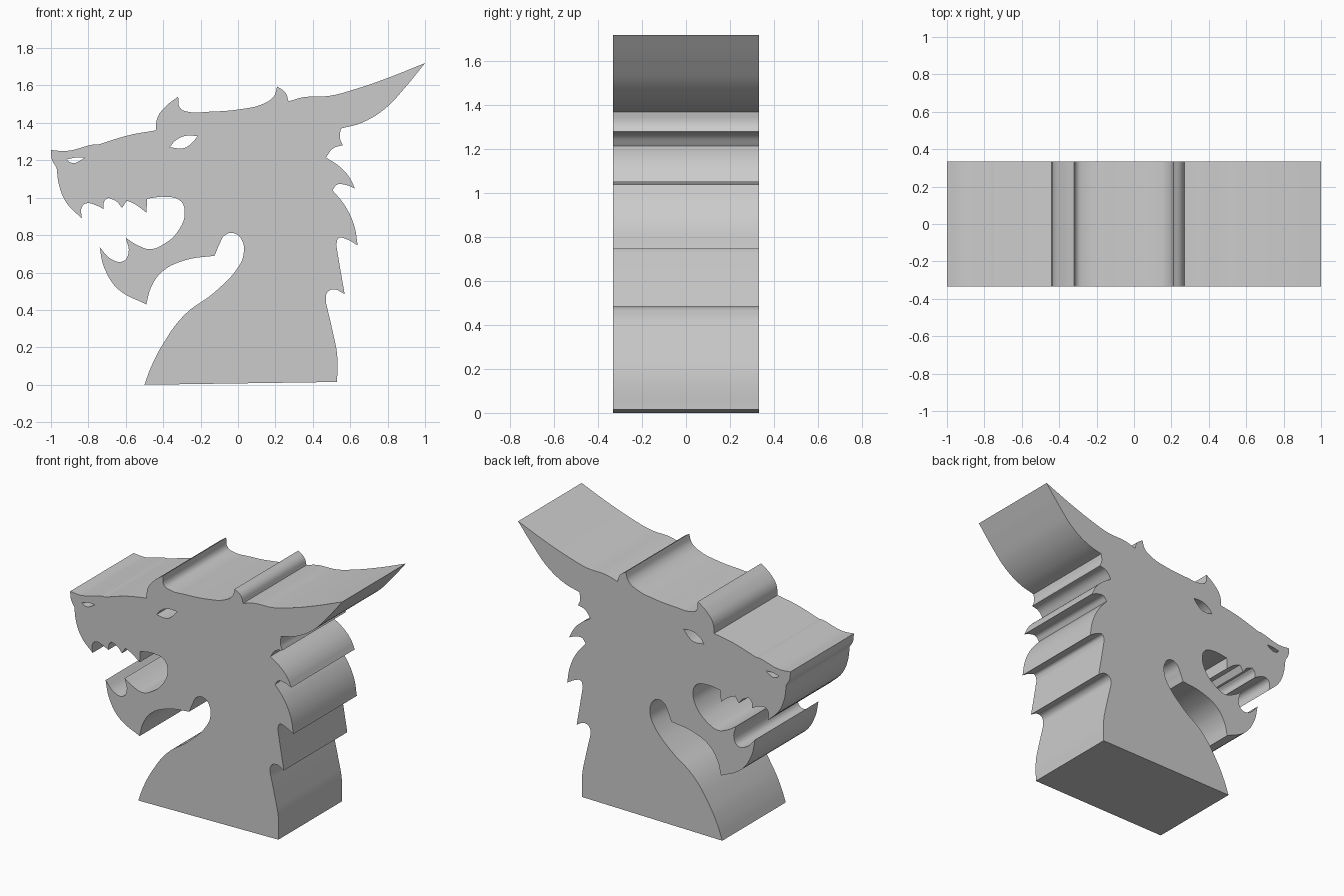
import bpy
import bmesh
import math

if "Cube" in bpy.data.objects:
    bpy.data.objects.remove(bpy.data.objects["Cube"], do_unlink=True)

HALF_DEPTH = 0.333

# Every stroke begins at a sharp corner and flows smoothly to the next stroke.
# Base, nape and the spines up the back of the neck
base = [[(-.5, 0)]]
nape = [
    [(.53, .015), (.53, .16), (.505, .29)],
    [(.47, .44), (.475, .49), (.51, .51)],
    [(.57, .485), (.545, .63)],
    [(.525, .75), (.54, .785), (.575, .78)],
    [(.64, .745), (.62, .855), (.57, .96)],
    [(.505, 1.04), (.53, 1.07), (.57, 1.07)],
    [(.625, 1.05), (.595, 1.11), (.545, 1.165)],
    [(.47, 1.215), (.51, 1.265)],
    [(.56, 1.28), (.545, 1.32)],
]

# Swept-back horn, then the two crests on the skull
horn = [
    [(.55, 1.37), (.66, 1.4), (.785, 1.475), (.89, 1.585)],
    [(1, 1.72), (.8, 1.64), (.625, 1.58), (.49, 1.545), (.35, 1.537)],
]
crests = [
    [(.27, 1.515), (.255, 1.56)],
    [(.21, 1.595), (.19, 1.54), (.13, 1.5), (.01, 1.473), (-.15, 1.46), (-.27, 1.46), (-.31, 1.48)],
    [(-.32, 1.54), (-.385, 1.49), (-.43, 1.43)],
]

# Snout and the row of upper teeth
snout = [
    [(-.44, 1.36), (-.58, 1.335)],
    [(-.745, 1.285), (-.77, 1.285), (-.915, 1.25)],
    [(-1, 1.255), (-.995, 1.205)],
    [(-.97, 1.16), (-.955, 1.06), (-.915, .97)],
]
upper_teeth = [
    [(-.835, .89), (-.835, .95), (-.81, .97), (-.76, .96)],
    [(-.72, .94), (-.715, .98)],
    [(-.695, 1), (-.65, .98)],
    [(-.62, .945)],
    [(-.595, .985), (-.55, .965)],
    [(-.49, .92)],
]

# Mouth opening, lower fangs, chin, throat and chest
lower_jaw = [
    [(-.485, .995), (-.39, 1.005), (-.31, .985), (-.285, .93), (-.315, .83), (-.4, .75), (-.47, .725), (-.535, .745)],
    [(-.6, .785), (-.585, .705), (-.615, .66), (-.675, .67)],
    [(-.74, .735), (-.715, .625), (-.64, .51)],
    [(-.49, .43), (-.465, .52), (-.405, .605), (-.285, .665)],
]
throat = [
    [(-.125, .69), (-.1, .75), (-.07, .8), (-.02, .81), (.02, .775), (.03, .7),
     (.005, .635), (-.125, .495), (-.285, .375), (-.4, .22), (-.465, .095)],
]

# Openings that pass right through the head
eye = [
    [(-.365, 1.27), (-.335, 1.305), (-.285, 1.33)],
    [(-.215, 1.33), (-.255, 1.285), (-.29, 1.265)],
]
nostril = [
    [(-.915, 1.205), (-.865, 1.215)],
    [(-.82, 1.215), (-.84, 1.2)],
    [(-.87, 1.185), (-.9, 1.19)],
]


def add_outline(curve, strokes):
    """Closed spline: sharp at the start of each stroke, smooth inside it."""
    points = [(p, i == 0) for stroke in strokes for i, p in enumerate(stroke)]
    spline = curve.splines.new("BEZIER")
    spline.bezier_points.add(len(points) - 1)
    spline.use_cyclic_u = True
    for knot, ((x, z), _) in zip(spline.bezier_points, points):
        knot.co = (x, z, 0)
    for knot, (_, sharp) in zip(spline.bezier_points, points):
        kind = "VECTOR" if sharp else "AUTO"
        knot.handle_left_type = kind
        knot.handle_right_type = kind


def make_material(name, colour):
    mat = bpy.data.materials.new(name)
    mat.use_nodes = True
    mat.diffuse_color = colour
    mat.node_tree.nodes["Principled BSDF"].inputs["Base Color"].default_value = colour
    return mat


# Extruded silhouette of the head and neck
curve = bpy.data.curves.new("dragon_head", "CURVE")
curve.dimensions = "2D"
curve.fill_mode = "BOTH"
curve.resolution_u = 5
curve.extrude = HALF_DEPTH
add_outline(curve, base + nape + horn + crests + snout + upper_teeth + lower_jaw + throat)
add_outline(curve, eye)
add_outline(curve, nostril)

head = bpy.data.objects.new("dragon_head", curve)
bpy.context.collection.objects.link(head)
bpy.ops.object.select_all(action="DESELECT")
head.select_set(True)
bpy.context.view_layer.objects.active = head
head.rotation_euler.x = math.pi / 2
bpy.ops.object.convert(target="MESH")
bpy.ops.object.transform_apply(location=False, rotation=True, scale=False)
head = bpy.context.object

# Weld the caps to the walls
bm = bmesh.new()
bm.from_mesh(head.data)
bmesh.ops.remove_doubles(bm, verts=bm.verts, dist=0.0005)
bmesh.ops.recalc_face_normals(bm, faces=bm.faces)
bm.to_mesh(head.data)
bm.free()

head.data.materials.clear()
head.data.materials.append(make_material("plain_grey", (0.6, 0.6, 0.6, 1)))
bpy.ops.object.shade_smooth_by_angle(angle=math.radians(30))
